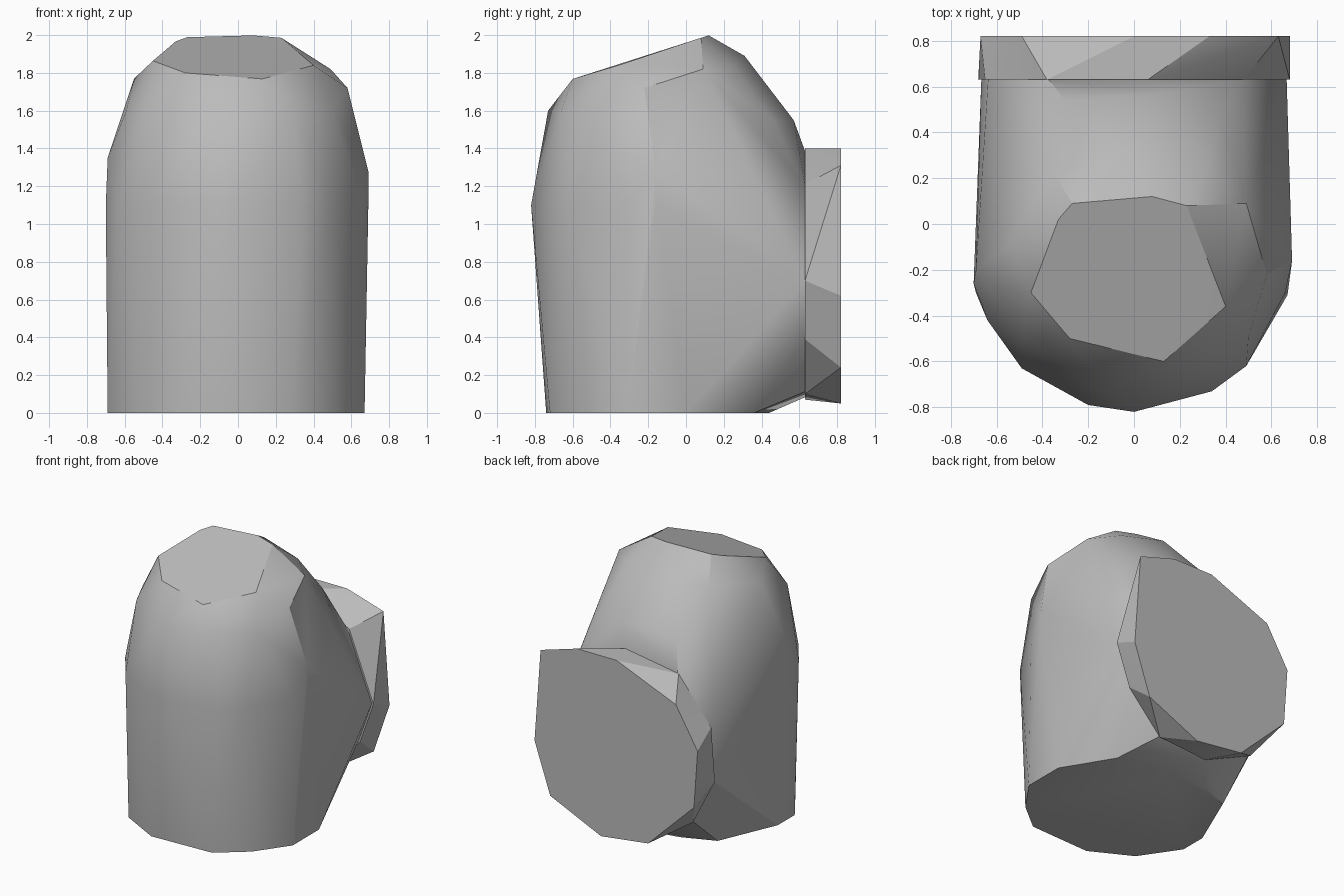
import bpy
import bmesh
import math
from mathutils import Vector

default_cube = bpy.data.objects.get("Cube")
if default_cube:
    bpy.data.objects.remove(default_cube, do_unlink=True)

# One plain grey for everything
stone_grey = bpy.data.materials.new("stone_grey")
stone_grey.use_nodes = True
grey = (0.5, 0.5, 0.5, 1)
stone_grey.diffuse_color = grey
stone_grey.node_tree.nodes["Principled BSDF"].inputs["Base Color"].default_value = grey


def level_ring(outline, height):
    """Horizontal outline of (x, y) pairs at one height."""
    return [Vector((x, y, height)) for x, y in outline]


def upright_ring(outline, depth, scale=1.0):
    """Upright outline of (x, z) pairs at one depth, scaled about its middle."""
    middle = 0.72
    return [Vector((x * scale, depth, middle + (z - middle) * scale))
            for x, z in outline]


def faceted_solid(name, points, sharp_angle):
    """Wrap the section points in a convex skin and shade it."""
    bm = bmesh.new()
    for point in points:
        bm.verts.new(point)
    result = bmesh.ops.convex_hull(bm, input=bm.verts[:])
    loose = [v for v in bm.verts if not v.link_faces]
    bmesh.ops.delete(bm, geom=loose, context="VERTS")
    bmesh.ops.dissolve_limit(bm, angle_limit=math.radians(1),
                             verts=bm.verts[:], edges=bm.edges[:])
    bmesh.ops.recalc_face_normals(bm, faces=bm.faces[:])
    mesh = bpy.data.meshes.new(name)
    bm.to_mesh(mesh)
    bm.free()
    mesh.materials.append(stone_grey)
    solid = bpy.data.objects.new(name, mesh)
    bpy.context.collection.objects.link(solid)
    bpy.ops.object.select_all(action="DESELECT")
    solid.select_set(True)
    bpy.context.view_layer.objects.active = solid
    bpy.ops.object.shade_smooth_by_angle(angle=math.radians(sharp_angle))
    return solid


# Round plate standing behind the body, slightly twisted from front to back
plate_front = [(.48, 1.21), (.06, 1.4), (-.38, 1.33), (-.65, 1), (-.68, .6),
               (-.5, .25), (-.1, .07), (.3, .1), (.57, .39), (.68, .7)]
plate_back = [(.63, 1.31), (.33, 1.4), (0, 1.4), (-.49, 1.2), (-.67, .9),
              (-.64, .47), (-.26, .1), (.13, .05), (.55, .24), (.68, .62)]
faceted_solid("back_plate",
              upright_ring(plate_front, .63) + upright_ring(plate_back, .82), 20)

# Body sections: foot, belly, and the socket that meets the plate
foot = [(.67, -.31), (.67, 0), (.45, .36), (0, .44), (-.25, .44), (-.5, .34),
        (-.69, -.1), (-.69, -.3), (-.5, -.58), (-.2, -.74), (.29, -.72), (.5, -.55)]
belly = [(-.7, -.26), (-.64, -.42), (-.49, -.63), (-.2, -.79), (0, -.82),
         (.34, -.73), (.49, -.62), (.66, -.3), (.69, -.16)]
shoulder = [(-.59, -.28), (-.49, -.5), (-.13, -.73), (.29, -.66), (.5, -.49)]
nape = [(.13, .57), (-.3, .54), (.38, .46)]
body = level_ring(foot, 0) + level_ring(belly, 1.1)
body += level_ring(shoulder, 1.6) + level_ring(nape, 1.55)
body += upright_ring(plate_front, .63, .98)

# Sloping crown: height rises evenly towards the back
crown = [(.08, .12), (-.27, .09), (-.33, .02), (-.45, -.3), (-.28, -.5),
         (.13, -.6), (.23, .08)]
body += [Vector((x, y, 1.96 + .32 * y)) for x, y in crown]

# Lower rim around the crown
rim = [(.4, -.36, 1.84), (.58, -.22, 1.72), (.49, .09, 1.82), (.32, .25, 1.84),
       (0, .31, 1.89), (-.36, .24, 1.83), (-.55, -.1, 1.77),
       (.69, -.16, 1.28), (-.69, -.2, 1.35)]
body += [Vector(point) for point in rim]
faceted_solid("main_body", body, 27)
